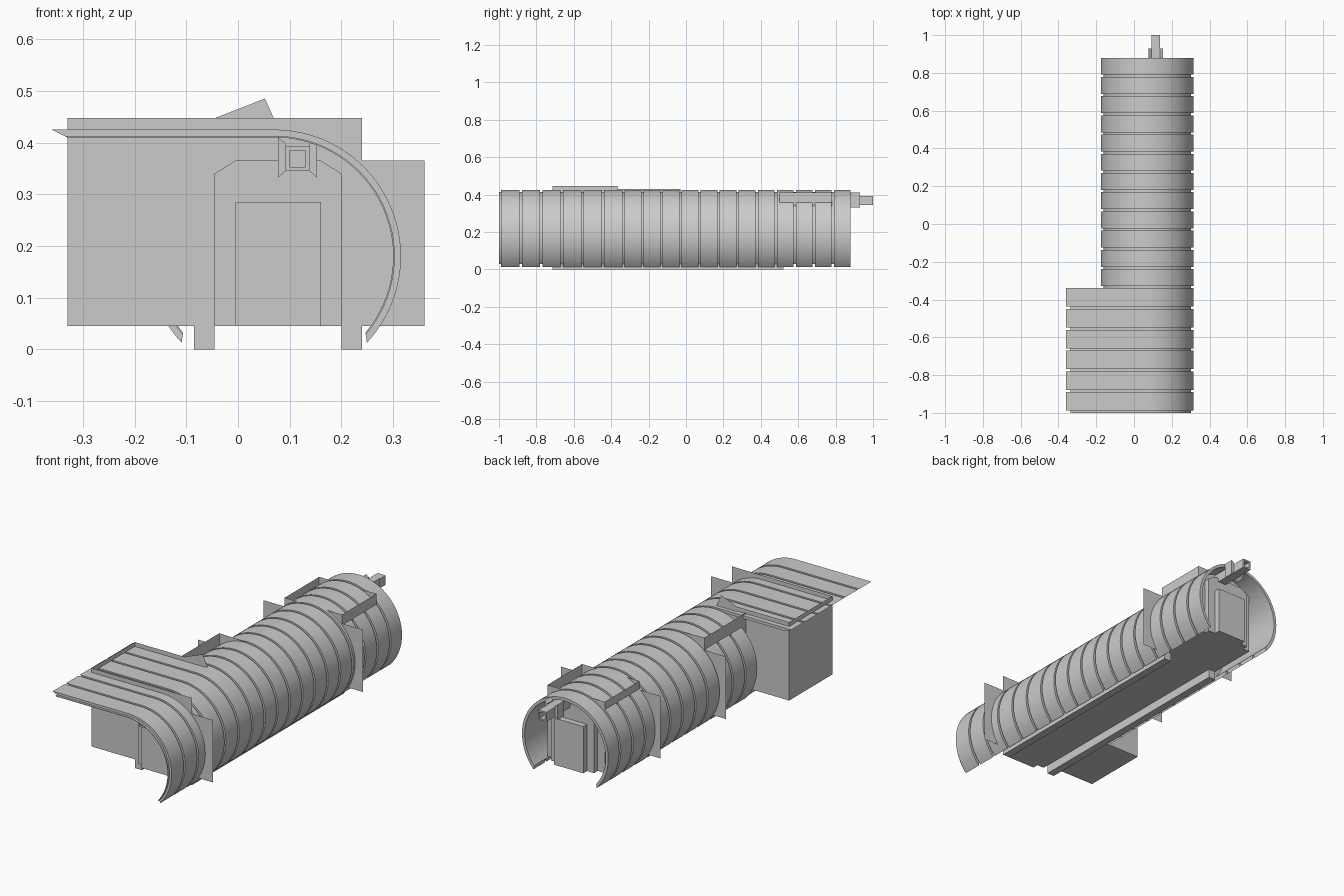
import bpy, math

if "Cube" in bpy.data.objects:
    bpy.data.objects.remove(bpy.data.objects["Cube"])

CX, CZ, R = 0.07, 0.18, 0.245      # centre and radius of the curved shell
TH, GROOVE = 0.015, 0.012          # shell thickness and groove depth/width
FRONT, BACK = -0.715, 0.78         # end walls of the inner cabin


def make(name, verts, faces, smooth=False):
    me = bpy.data.meshes.new(name)
    me.from_pydata(verts, [], faces)
    me.update()
    ob = bpy.data.objects.new(name, me)
    bpy.context.collection.objects.link(ob)
    bpy.context.view_layer.objects.active = ob
    ob.select_set(True)
    if smooth:
        bpy.ops.object.shade_smooth_by_angle(angle=math.radians(30))
    ob.select_set(False)
    return ob


def prism(name, pts, y0, y1):
    """Extrude an (x, z) outline along y."""
    n = len(pts)
    v = [(x, y0, z) for x, z in pts] + [(x, y1, z) for x, z in pts]
    f = [tuple(range(n)), tuple(range(2 * n - 1, n - 1, -1))]
    f += [(i, i + n, (i + 1) % n + n, (i + 1) % n) for i in range(n)]
    return make(name, v, f)


def box(name, x0, x1, y0, y1, z0, z1):
    return prism(name, [(x0, z0), (x1, z0), (x1, z1), (x0, z1)], y0, y1)


def sheet_y(name, y, pts):
    """Thin wall across the model at one y."""
    return make(name, [(x, y, z) for x, z in pts], [tuple(range(len(pts)))])


def sheet_x(name, x, y0, y1, z0, z1):
    """Thin wall along the model at one x."""
    return make(name, [(x, y0, z0), (x, y1, z0), (x, y1, z1), (x, y0, z1)], [(0, 1, 2, 3)])


def arc(depth, a0, a1, n):
    r = R - depth
    return [(CX + r * math.cos(math.radians(a0 + (a1 - a0) * i / n)),
             CZ + r * math.sin(math.radians(a0 + (a1 - a0) * i / n))) for i in range(n + 1)]


def ring_profile(depth):
    e = 43 - 3 * depth / TH
    return arc(depth, 180 + e, -e, 48)


def wing_profile(depth):
    e = 43 - 3 * depth / TH
    return [(-0.36 + 2 * depth, CZ + R - depth)] + arc(depth, 90, -e, 32)


def shell(name, profile, y0, y1, count, lead_groove=False):
    """Panelled shell: one loft whose outer skin steps in at each groove."""
    pitch = (y1 - y0) / count
    steps = []
    for i in range(count):
        a, b = y0 + i * pitch, y0 + (i + 1) * pitch
        if i or lead_groove:
            steps += [(a, GROOVE), (a + GROOVE, GROOVE), (a + GROOVE, 0), (b, 0)]
        else:
            steps += [(a, 0), (b, 0)]
    inner = profile(TH)[::-1]
    verts, faces = [], []
    for y, d in steps:
        verts += [(x, y, z) for x, z in profile(d) + inner]
    m = len(inner)
    n = 2 * m
    last = len(steps) - 1
    for s in range(last):
        for i in range(n):
            # the inner skin has no area where the outer skin steps straight in
            if steps[s][0] == steps[s + 1][0] and i >= m and i < n - 1:
                continue
            j = (i + 1) % n
            faces.append((s * n + i, s * n + j, (s + 1) * n + j, (s + 1) * n + i))
    for base, flip in ((0, False), (last * n, True)):
        for i in range(m - 1):
            q = (base + i, base + n - 1 - i, base + n - 2 - i, base + i + 1)
            faces.append(q[::-1] if flip else q)
    return make(name, verts, faces, smooth=True)


# Outer shell: wide front canopy and long arched tunnel
shell("front_canopy", wing_profile, -1.0, -0.34, 6, True)
shell("tunnel_shell", ring_profile, -0.34, 0.88, 12, True)

# Floor sheets and two ground rails
for name, x0, x1, y1 in (("cabin_floor", -0.085, 0.24, BACK), ("side_room_floor", -0.33, -0.085, -0.365)):
    make(name, [(x0, FRONT, 0.045), (x0, y1, 0.045), (x1, y1, 0.045), (x1, FRONT, 0.045)], [(0, 1, 2, 3)])
for name, x in (("left_rail", -0.085), ("right_rail", 0.2)):
    box(name, x, x + 0.04, FRONT, 0.52, 0.0, 0.045)

# Front wall with a stepped fin on the right
sheet_y("front_wall", FRONT, [(-0.33, 0.045), (0.36, 0.045), (0.36, 0.365),
                              (0.24, 0.365), (0.24, 0.447), (-0.33, 0.447)])
# Side room
sheet_x("side_room_wall", -0.33, FRONT, -0.365, 0.045, 0.447)
sheet_y("side_room_back_wall", -0.365, [(-0.33, 0.045), (-0.085, 0.045), (0.068, 0.4),
                                        (0.068, 0.447), (-0.33, 0.447)])
sheet_y("tilted_plate", -0.36, [(-0.015, 0.375), (0.085, 0.412), (0.052, 0.485), (-0.045, 0.447)])

# Middle bulkhead and raised cabin side
sheet_y("middle_bulkhead", -0.03, [(-0.205, 0.045), (-0.085, 0.045), (0.07, 0.4), (0.07, 0.425),
                                   (-0.085, 0.43), (-0.085, 0.365), (-0.205, 0.365)])
sheet_x("raised_left_wall", -0.085, -0.365, -0.03, 0.045, 0.43)

# Rear room: stepped bulkhead, sides and end wall
sheet_y("rear_bulkhead", 0.5, [(-0.205, 0.045), (0.36, 0.045), (0.36, 0.365), (0.24, 0.365),
                               (0.24, 0.41), (-0.085, 0.41), (-0.085, 0.365), (-0.205, 0.365)])
sheet_y("rear_wall", BACK, [(-0.085, 0.045), (0.24, 0.045), (0.24, 0.41), (-0.085, 0.41)])
for side, x in (("left", -0.085), ("right", 0.24)):
    sheet_x(side + "_rear_wall", x, 0.5, BACK, 0.045, 0.41)
sheet_x("left_cabin_wall", -0.085, -0.03, 0.5, 0.045, 0.34)
sheet_x("right_cabin_wall", 0.24, FRONT, 0.5, 0.045, 0.34)

# Door surround, door and lamp at each end (d is the outward direction)
for end, y, d in (("front", FRONT, -1), ("rear", BACK, 1)):
    prism(end + "_door_surround", [(-0.045, 0.045), (0.2, 0.045), (0.2, 0.34), (0.16, 0.365),
                                   (-0.005, 0.365), (-0.045, 0.34)], y, y + d * 0.03)
    box(end + "_door", -0.005, 0.16, y + d * 0.03, y + d * 0.06, 0.045, 0.285)
    # open-ended lamp body
    x0, x1, z0, z1 = 0.092, 0.138, 0.345, 0.393
    c = [(x0, z0), (x1, z0), (x1, z1), (x0, z1)]
    ci = [(x0 + 0.008, z0 + 0.008), (x1 - 0.008, z0 + 0.008), (x1 - 0.008, z1 - 0.008), (x0 + 0.008, z1 - 0.008)]
    rows = [(c, y), (c, y + d * 0.22), (ci, y + d * 0.22), (ci, y + d * 0.17)]
    v = [(px, yy, pz) for loop, yy in rows for px, pz in loop]
    f = [(r * 4 + i, r * 4 + (i + 1) % 4, r * 4 + 4 + (i + 1) % 4, r * 4 + 4 + i)
         for r in range(3) for i in range(4)] + [(12, 13, 14, 15)]
    make(end + "_lamp_body", v, f)
    # flared side brackets
    for side, s in (("left", -1), ("right", 1)):
        m = 0.115
        prism(end + "_lamp_bracket_" + side,
              [(m + s * 0.023, 0.345), (m + s * 0.038, 0.332), (m + s * 0.038, 0.41), (m + s * 0.023, 0.398)],
              y + d * 0.1, y + d * 0.15)
